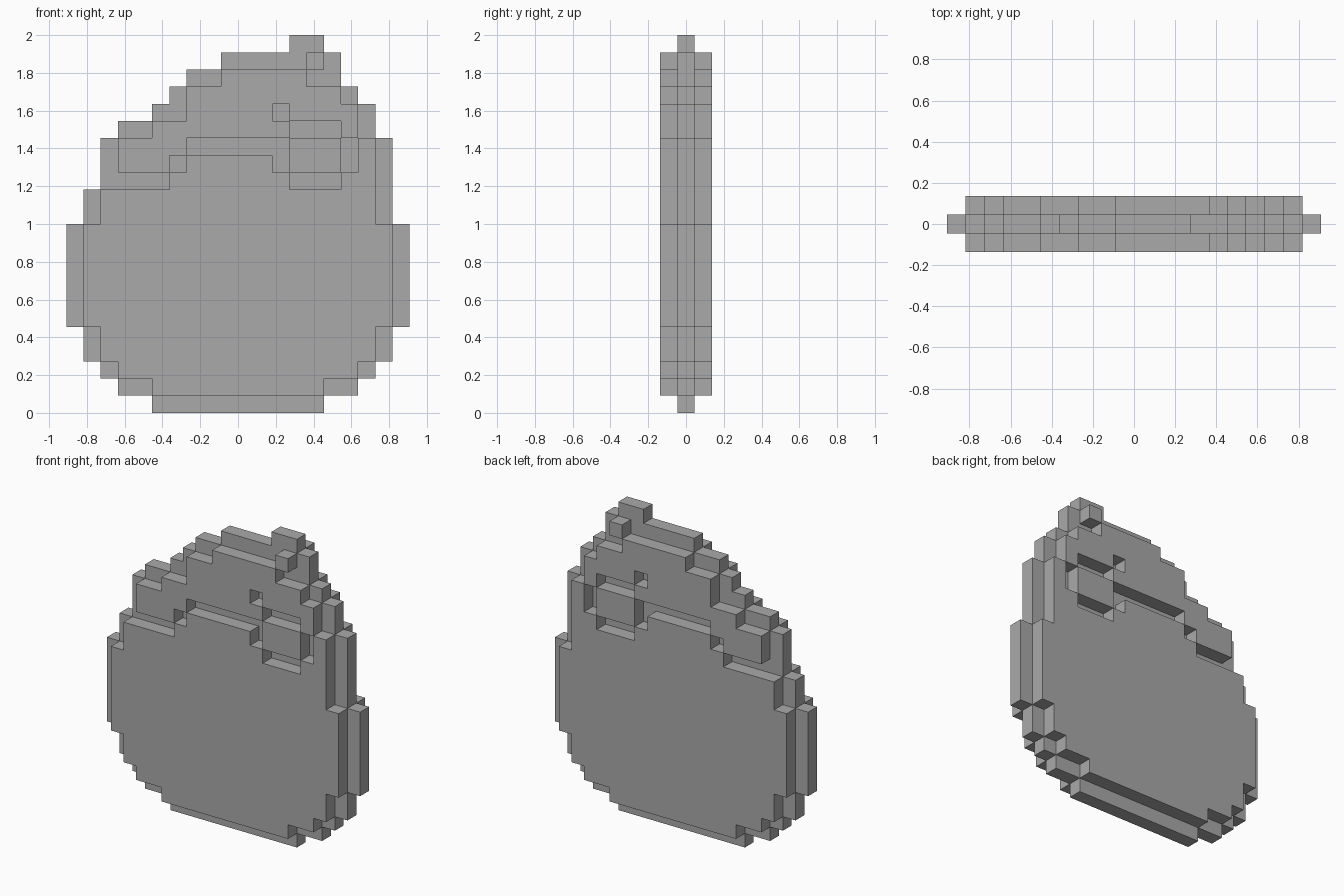
import bpy, bmesh
from mathutils import Vector

old = bpy.data.objects.get("Cube")
if old:
    bpy.data.objects.remove(old, do_unlink=True)

UNIT = 1 / 11  # edge of one block

grey = bpy.data.materials.new("plain_grey")
grey.use_nodes = True
grey.diffuse_color = (0.4, 0.4, 0.4, 1)
grey.node_tree.nodes["Principled BSDF"].inputs["Base Color"].default_value = grey.diffuse_color


def cells(rects):
    """Block cells covered by rectangles (left, right, bottom, top)."""
    return {(x, z) for l, r, b, t in rects for x in range(l, r) for z in range(b, t)}


# Middle slab: the full silhouette, row band by row band
core = cells([
    (-5, 5, 0, 1), (-7, 7, 1, 2), (-8, 8, 2, 3), (-9, 9, 3, 5), (-10, 10, 5, 11),
    (-9, 9, 11, 13), (-8, 9, 13, 16), (-7, 8, 16, 17), (-5, 8, 17, 18),
    (-4, 7, 18, 19), (-3, 6, 19, 20), (-1, 6, 20, 21), (3, 5, 21, 22),
])

# Outer slab: a smaller silhouette with a knob beside the tip
shell = cells([
    (-5, 5, 1, 2), (-7, 7, 2, 3), (-8, 8, 3, 5), (-9, 9, 5, 11), (-8, 8, 11, 14),
    (-7, 8, 14, 16), (-5, 7, 16, 17), (-3, 7, 17, 18), (-3, 6, 18, 19),
    (-1, 4, 19, 20), (4, 5, 20, 21),
])

# Stepped groove, ring around the raised eye, and notch above it
groove = cells([(-8, -4, 13, 14), (-4, -3, 14, 15), (-3, 2, 15, 16)])
eye_ring = cells([(2, 3, 14, 16), (6, 7, 14, 16), (3, 6, 13, 14), (3, 6, 16, 17)])
notch = cells([(2, 3, 17, 18)])
shell -= groove | eye_ring | notch

parts = {
    "front_shell": {(x, -1, z) for x, z in shell},
    "core": {(x, 0, z) for x, z in core},
    "back_shell": {(x, 1, z) for x, z in shell},
}
solid = set().union(*parts.values())


def build(name, blocks):
    """Skin the blocks with only their exposed sides, then merge flat areas."""
    bm = bmesh.new()
    for block in sorted(blocks):
        centre = Vector(block) + Vector((0.5, 0, 0.5))
        for axis in range(3):
            for sign in (-1, 1):
                normal = Vector((0, 0, 0))
                normal[axis] = sign
                if tuple(int(a + b) for a, b in zip(block, normal)) in solid:
                    continue
                u = Vector((0, 0, 0))
                u[(axis + 1) % 3] = 0.5
                v = normal.cross(u)
                middle = centre + normal / 2
                corners = (-u - v, u - v, u + v, v - u)
                bm.faces.new([bm.verts.new((middle + c) * UNIT) for c in corners])
    bmesh.ops.remove_doubles(bm, verts=bm.verts[:], dist=UNIT / 100)
    bmesh.ops.dissolve_limit(bm, angle_limit=0.01, verts=bm.verts[:], edges=bm.edges[:])
    mesh = bpy.data.meshes.new(name)
    bm.to_mesh(mesh)
    bm.free()
    mesh.materials.append(grey)
    bpy.context.collection.objects.link(bpy.data.objects.new(name, mesh))


for part, blocks in parts.items():
    build(part, blocks)
